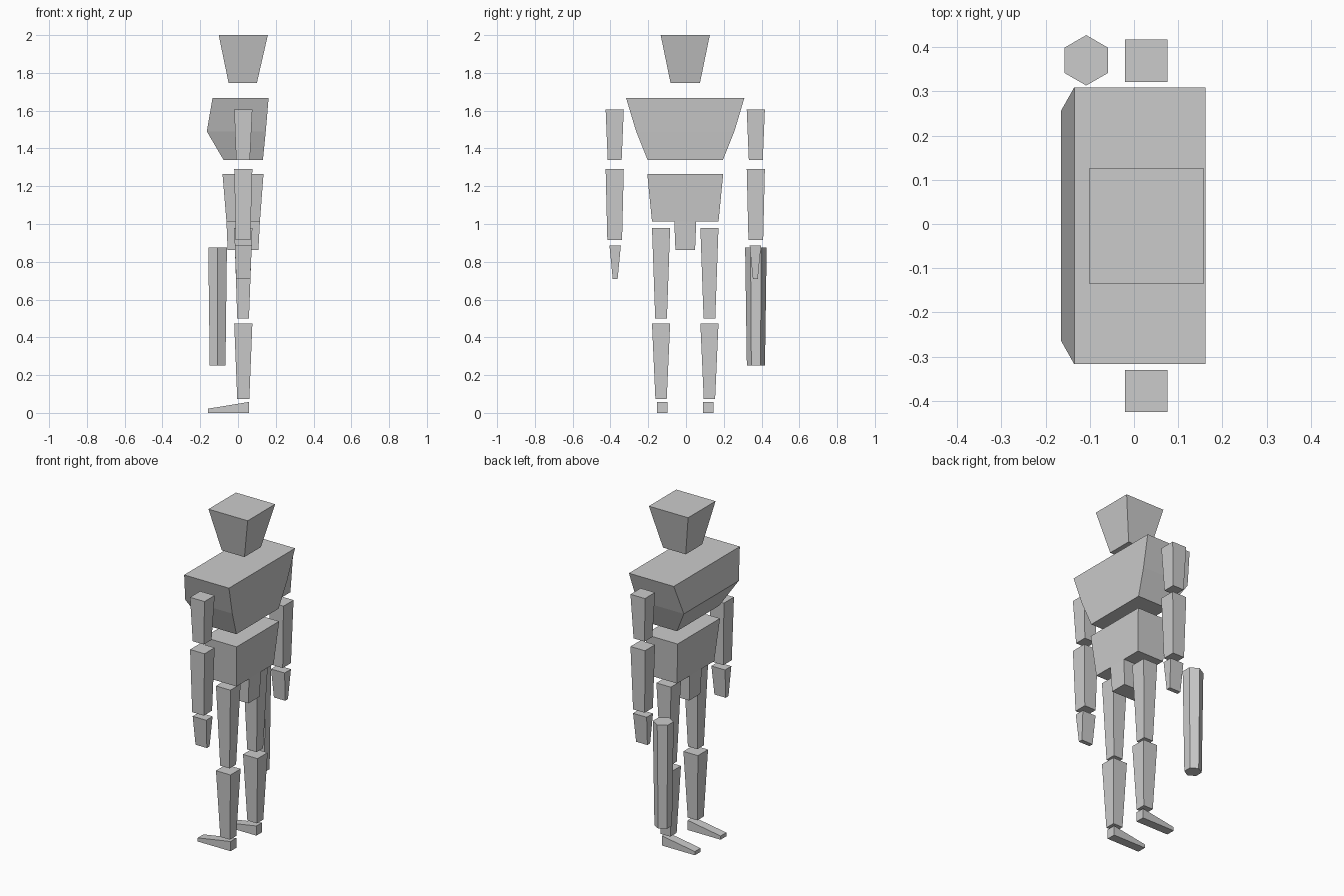
import bpy
import bmesh
from math import radians, sin, cos

cube = bpy.data.objects.get("Cube")
if cube:
    bpy.data.objects.remove(cube, do_unlink=True)

# One plain grey for the whole figure
grey = bpy.data.materials.new("plain_grey")
grey.use_nodes = True
COLOUR = (0.6, 0.6, 0.6, 1)
grey.diffuse_color = COLOUR
grey.node_tree.nodes["Principled BSDF"].inputs["Base Color"].default_value = COLOUR

MID = -0.004  # the figure's own centre line in y


def loft(name, rings):
    """Join rings of points, listed from bottom to top, into a closed solid."""
    bm = bmesh.new()
    loops = [[bm.verts.new(p) for p in ring] for ring in rings]
    n = len(loops[0])
    for low, high in zip(loops, loops[1:]):
        for i in range(n):
            j = (i + 1) % n
            bm.faces.new((low[i], low[j], high[j], high[i]))
    bm.faces.new(loops[0][::-1])
    bm.faces.new(loops[-1])
    bmesh.ops.recalc_face_normals(bm, faces=bm.faces)
    mesh = bpy.data.meshes.new(name)
    bm.to_mesh(mesh)
    bm.free()
    mesh.materials.append(grey)
    obj = bpy.data.objects.new(name, mesh)
    bpy.context.collection.objects.link(obj)
    return obj


def rect(x0, x1, yc, half, z):
    return [(x0, yc - half, z), (x1, yc - half, z),
            (x1, yc + half, z), (x0, yc + half, z)]


def block(name, *sections, y=MID):
    """Sections from bottom to top: (z, x front, x back, half width)."""
    return loft(name, [rect(x0, x1, y, half, z) for z, x0, x1, half in sections])


# Head and torso
block("head", (1.747, -0.05, 0.10, 0.078), (2.0, -0.102, 0.158, 0.13))
block("chest", (1.34, -0.077, 0.132, 0.2), (1.49, -0.165, 0.147, 0.26),
      (1.667, -0.135, 0.162, 0.313))
block("pelvis", (1.013, -0.061, 0.116, 0.176), (1.265, -0.082, 0.135, 0.201))
block("hip_block", (0.862, -0.055, 0.108, 0.052), (1.013, -0.061, 0.116, 0.058))

# Limbs on both sides
for side, s in (("right", 1), ("left", -1)):
    arm = MID + s * 0.3735
    hand = MID + s * 0.371
    leg = MID + s * 0.128
    block(side + "_upper_arm", (1.34, -0.01, 0.063, 0.037),
          (1.605, -0.02, 0.076, 0.048), y=arm)
    block(side + "_forearm", (0.915, -0.012, 0.065, 0.039),
          (1.292, -0.02, 0.076, 0.048), y=arm)
    block(side + "_hand", (0.71, -0.01, 0.065, 0.013),
          (0.885, -0.017, 0.073, 0.03), y=hand)
    block(side + "_thigh", (0.5, -0.004, 0.058, 0.031),
          (0.98, -0.02, 0.076, 0.048), y=leg)
    block(side + "_shin", (0.073, -0.004, 0.06, 0.03),
          (0.472, -0.02, 0.076, 0.048), y=leg)
    # Wedge foot, thin at the toe
    foot = leg - s * 0.006
    toe, heel = -0.16, 0.058
    base = rect(toe, heel, foot, 0.027, 0)
    top = [(x, y, 0.022 if x < 0 else 0.058) for x, y, z in base]
    loft(side + "_foot", [base, top])


# Six-sided tapered rod beside the hand
def hexagon(radius, z):
    return [(-0.108 + radius * cos(radians(a)), 0.37 + radius * sin(radians(a)), z)
            for a in range(30, 390, 60)]


loft("rod", [hexagon(0.048, 0.25), hexagon(0.057, 0.875)])
